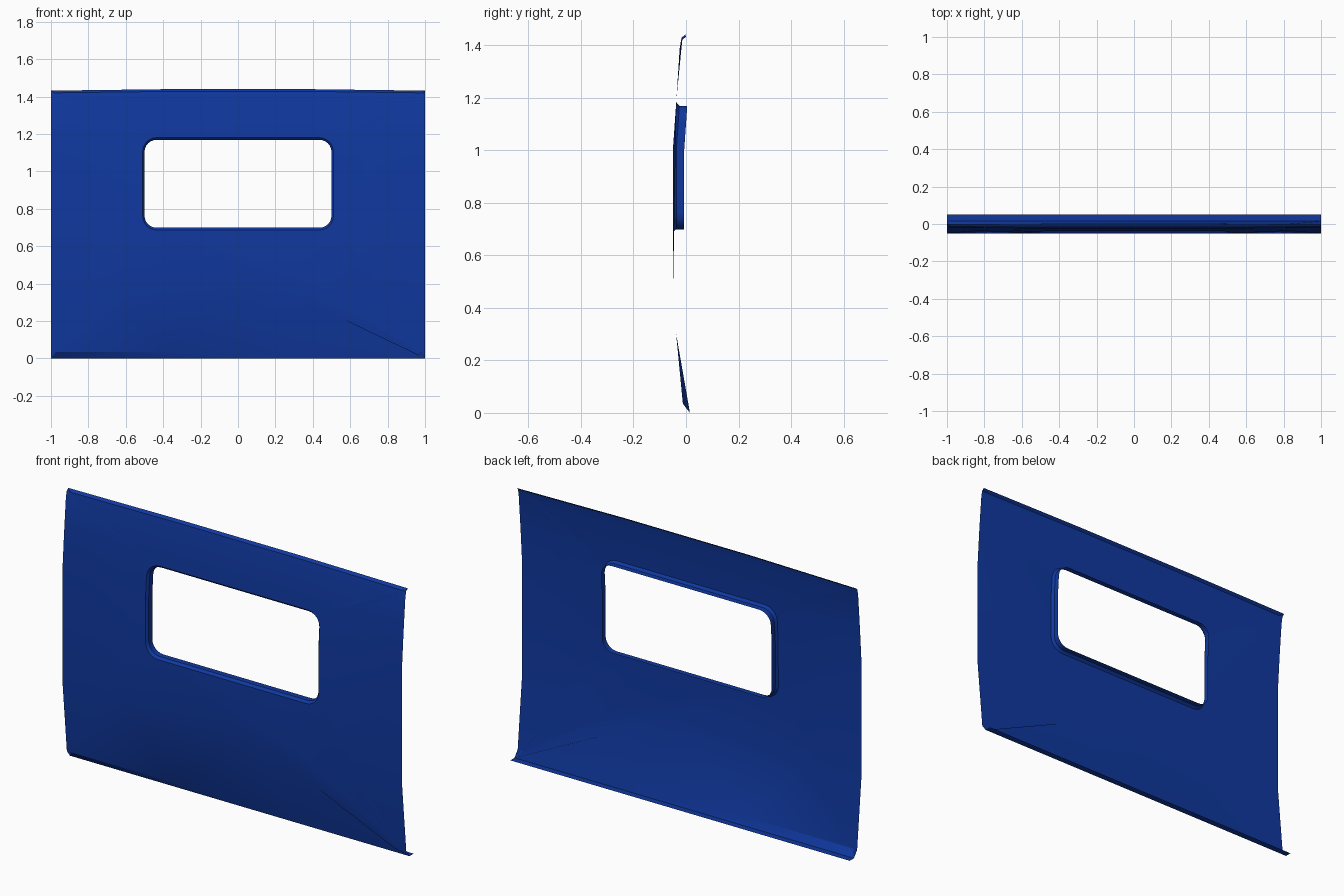
import bpy, bmesh, math

if "Cube" in bpy.data.objects:
    bpy.data.objects.remove(bpy.data.objects["Cube"])

# Side profile of the skin as (z, y), bottom to top
PROFILE = [(0, 0.015), (0.035, -0.012), (0.43, -0.05), (1.0, -0.05),
           (1.2, -0.036), (1.38, -0.021), (1.42, -0.014), (1.432, 0.0)]
CROWN_X = 0.37
TOP = PROFILE[-1][0]


def skin_y(z):
    for (z0, y0), (z1, y1) in zip(PROFILE, PROFILE[1:]):
        if z <= z1 + 1e-6:
            return y0 + (y1 - y0) * (z - z0) / (z1 - z0)
    return PROFILE[-1][1]


def rounded_loop(bm, hw, z0, z1, r, depth, seg=6):
    """Rounded rectangle ring; y holds the depth behind the skin."""
    pts = []
    for k, (sx, cz) in enumerate([(1, z1 - r), (-1, z1 - r), (-1, z0 + r), (1, z0 + r)]):
        for i in range(seg + 1):
            a = math.pi / 2 * (k + i / seg)
            pts.append((sx * (hw - r) + r * math.cos(a), depth, cz + r * math.sin(a)))
    return [bm.verts.new(p) for p in pts]


def ring_edges(bm, vs):
    return [bm.edges.new((a, b)) for a, b in zip(vs, vs[1:] + vs[:1])]


bm = bmesh.new()

# Flat sheet with the window opening
corners = [bm.verts.new(p) for p in [(-1, 0, 0), (1, 0, 0), (1, 0, TOP), (-1, 0, TOP)]]
front = rounded_loop(bm, 0.51, 0.687, 1.181, 0.075, 0)
edges = ring_edges(bm, corners) + ring_edges(bm, front)
bmesh.ops.triangle_fill(bm, edges=edges, use_beauty=True, normal=(0, -1, 0))

# Window rim: small chamfer, then a wall turned inward
chamfer = rounded_loop(bm, 0.5, 0.699, 1.169, 0.065, 0.013)
back = rounded_loop(bm, 0.5, 0.699, 1.169, 0.065, 0.043)
for a, b in ((front, chamfer), (chamfer, back)):
    for i in range(len(a)):
        j = (i + 1) % len(a)
        bm.faces.new((a[i], a[j], b[j], b[i]))

# Horizontal bottom flange
f = [bm.verts.new((x, 0.035, 0)) for x in (1, -1)]
bm.faces.new((corners[0], corners[1], f[0], f[1]))

# Cut along the profile bends and the crown, then bend into shape
cuts = [((0, 0, z), (0, 0, 1)) for z, _ in PROFILE[1:-1]]
cuts += [((x, 0, 0), (1, 0, 0)) for x in (-CROWN_X, CROWN_X)]
for co, no in cuts:
    bmesh.ops.bisect_plane(bm, geom=bm.verts[:] + bm.edges[:] + bm.faces[:],
                           dist=1e-5, plane_co=co, plane_no=no)
for v in bm.verts:
    x, z = abs(v.co.x), v.co.z
    crown = min(1, (1 - x) / (1 - CROWN_X)) * max(0, min(1, (z - 1.2) / 0.18))
    v.co.y += skin_y(z) - 0.003 * crown
    v.co.z += 0.008 * crown

bmesh.ops.dissolve_limit(bm, angle_limit=0.002, verts=bm.verts[:], edges=bm.edges[:])
bmesh.ops.recalc_face_normals(bm, faces=bm.faces[:])
if max(bm.faces, key=lambda q: q.calc_area()).normal.y > 0:
    bmesh.ops.reverse_faces(bm, faces=bm.faces[:])

mesh = bpy.data.meshes.new("side_panel")
bm.to_mesh(mesh)
bm.free()
panel = bpy.data.objects.new("side_panel", mesh)
bpy.context.collection.objects.link(panel)

# Blue paint
mat = bpy.data.materials.new("blue_paint")
mat.diffuse_color = (0.005, 0.04, 0.35, 1)
mat.use_nodes = True
mat.node_tree.nodes["Principled BSDF"].inputs["Base Color"].default_value = mat.diffuse_color
mesh.materials.append(mat)

bpy.context.view_layer.objects.active = panel
panel.select_set(True)
bpy.ops.object.shade_smooth_by_angle(angle=math.radians(30))
